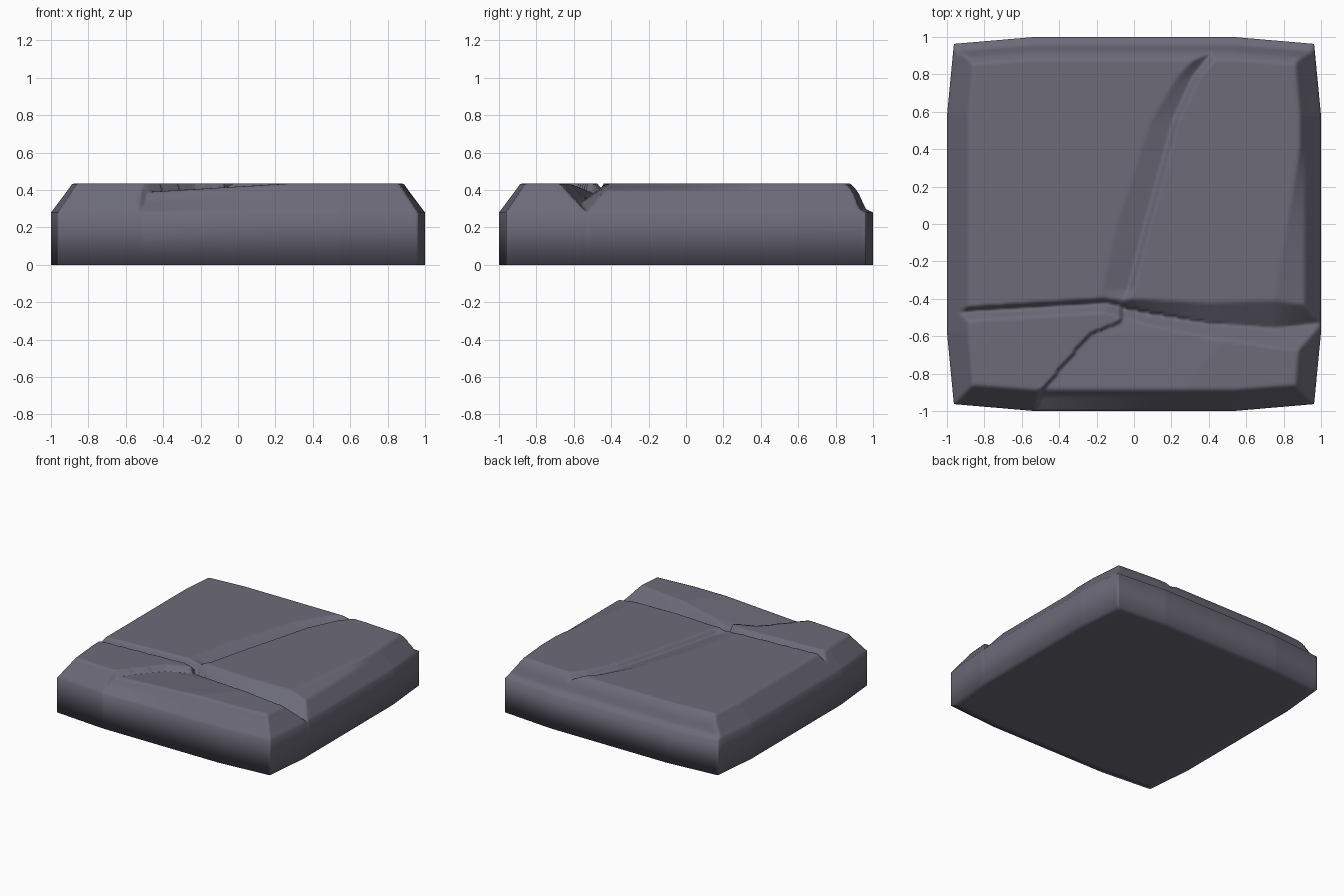
import bpy, bmesh

if "Cube" in bpy.data.objects:
    bpy.data.objects.remove(bpy.data.objects["Cube"])

N = 160
TOP = 0.435
EDGE = [(0, .28), (.09, .40), (.115, TOP)]                  # side and front bevel
BACK = [(0, .28), (.04, .30), (.08, .39), (.12, TOP)]       # back bevel
# cracks: x, y, floor height, half width on one side, half width on the other
LONG = [(-1, -.475, .37, .025, .05), (-.15, -.425, .38, .03, .05), (0, -.46, .37, .06, .06),
        (.4, -.53, .36, .11, .08), (.75, -.56, .33, .15, .1), (1, -.53, .28, .15, .16)]
CROSS = [(-.45, -.08, .435, .03, .1), (-.35, -.03, .40, .03, .14), (0, .06, .40, .03, .15),
         (.55, .21, .40, .03, .12), (.78, .31, .395, .04, .08), (1, .48, .38, .05, .05)]
STEP = [(-1, -.53), (-.9, -.5), (-.59, -.24), (-.52, -.07)]  # y -> x of front crack


def lerp(table, t):
    """Piecewise linear lookup: first column -> the others."""
    if t <= table[0][0]:
        return table[0][1:]
    for a, b in zip(table, table[1:]):
        if t <= b[0]:
            f = (t - a[0]) / (b[0] - a[0])
            return [p + (q - p) * f for p, q in zip(a[1:], b[1:])]
    return table[-1][1:]


def place(u, v):
    """Square to softly bowed outline."""
    x = u * (1 - .037 * max(0, (abs(v) - .6) / .4))
    y = v * (1 - .037 * max(0, (abs(u) - .55) / .45))
    return x, y


def groove(t, s, table):
    c, floor, plus, minus = lerp(table, t)
    d = s - c
    return floor + (TOP - floor) * abs(d) / (plus if d > 0 else minus)


def height(u, v):
    x, y = place(u, v)
    # right-hand bevel widens towards the front
    wide = 1 + 1.0 * min(1, max(0, (.4 - y) / .8)) * (y > -.56) if u > 0 else 1
    d = 1 - abs(u)
    side = lerp(EDGE, d)[0]
    if wide > 1 and d > .09:
        side = .40 + .035 * min(1, (d - .09) / (.025 + .13 * (wide - 1)))
    end = lerp(BACK if v > 0 else EDGE, 1 - abs(v))[0]
    z = min(side, end)
    long_y = lerp(LONG, x)[0]
    z = min(z, max(.25, groove(x, y, LONG)))
    if y > long_y:
        z = min(z, groove(y, x, CROSS))
    else:
        r = x - lerp(STEP, y)[0]                            # sunken front right stone
        if r > 0:
            z -= .045 * max(0, 1 - r / .75) * min(1, (1 - abs(v)) / .08)
    return z


bm = bmesh.new()
# cracked top surface
grid = [[None] * (N + 1) for _ in range(N + 1)]
for i in range(N + 1):
    for j in range(N + 1):
        u, v = 2 * i / N - 1, 2 * j / N - 1
        grid[i][j] = bm.verts.new((*place(u, v), height(u, v)))
for i in range(N):
    for j in range(N):
        bm.faces.new((grid[i][j], grid[i + 1][j], grid[i + 1][j + 1], grid[i][j + 1]))

# walls and underside
rim = [grid[i][0] for i in range(N)] + [grid[N][j] for j in range(N)]
rim += [grid[i][N] for i in range(N, 0, -1)] + [grid[0][j] for j in range(N, 0, -1)]
low = [bm.verts.new((v.co.x, v.co.y, 0)) for v in rim]
inner = [bm.verts.new((v.co.x * .94, v.co.y * .94, 0)) for v in rim]
for upper, lower in ((rim, low), (low, inner)):
    for k in range(len(rim)):
        n = (k + 1) % len(rim)
        bm.faces.new((upper[k], lower[k], lower[n], upper[n]))
bottom = bm.faces.new(inner[::-1])
bmesh.ops.recalc_face_normals(bm, faces=bm.faces)
for f in bm.faces:
    f.smooth = f is not bottom

mesh = bpy.data.meshes.new("cracked_stone_slab")
bm.to_mesh(mesh)
bm.free()
stone = bpy.data.materials.new("grey_violet_stone")
stone.diffuse_color = (.15, .145, .19, 1)
stone.use_nodes = True
stone.node_tree.nodes["Principled BSDF"].inputs["Base Color"].default_value = stone.diffuse_color
mesh.materials.append(stone)
slab = bpy.data.objects.new("cracked_stone_slab", mesh)
bpy.context.collection.objects.link(slab)
